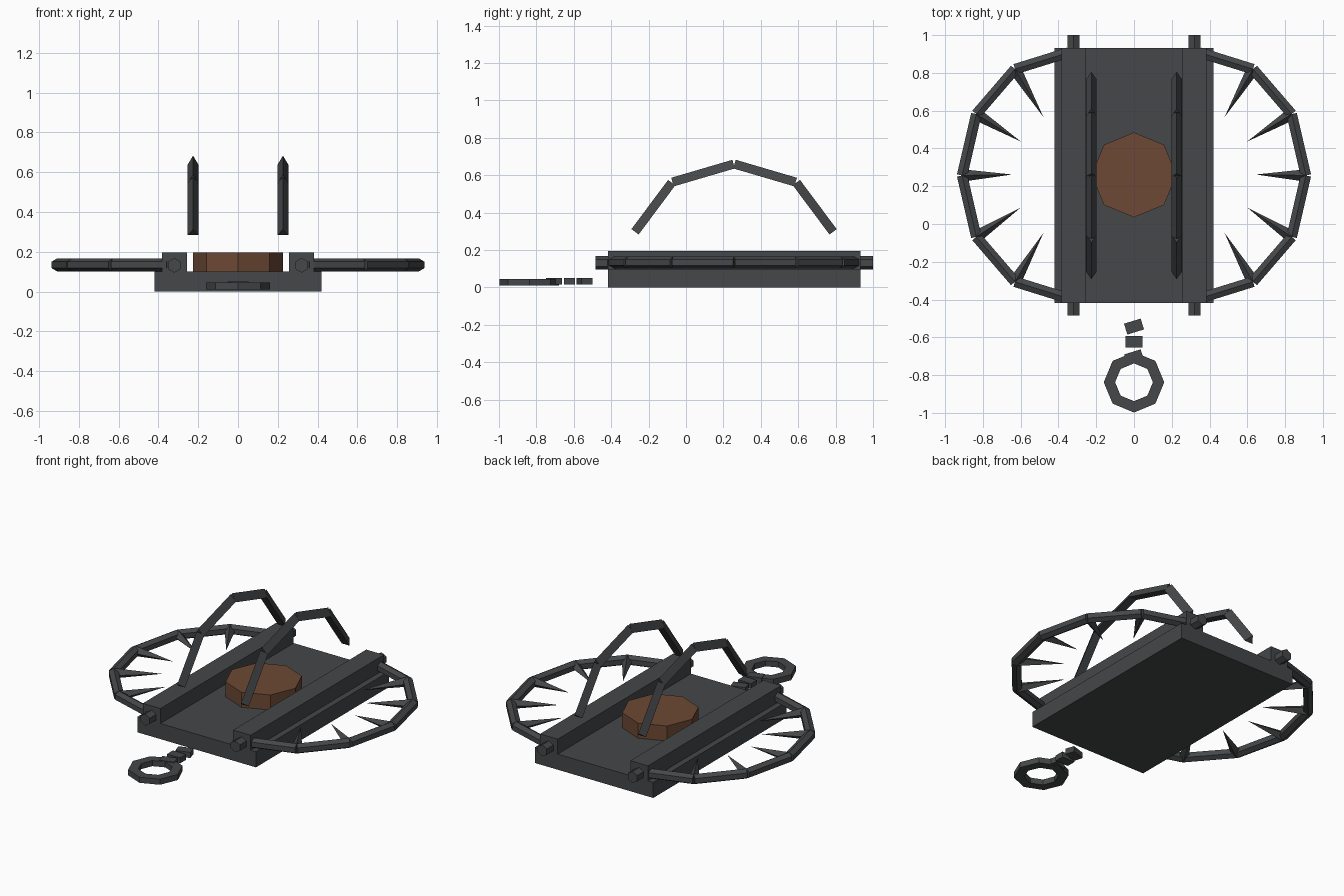
import bpy, bmesh
from math import sin, cos, pi, radians
from mathutils import Vector, Matrix

if "Cube" in bpy.data.objects:
    bpy.data.objects.remove(bpy.data.objects["Cube"])


def material(name, color):
    m = bpy.data.materials.new(name)
    m.diffuse_color = color
    m.use_nodes = True
    m.node_tree.nodes["Principled BSDF"].inputs["Base Color"].default_value = m.diffuse_color
    return m


iron = material("dark_iron", (0.06, 0.063, 0.067, 1))
rust = material("rusty_brown", (0.15, 0.065, 0.033, 1))


def finish(bm, name, mat=iron):
    bmesh.ops.remove_doubles(bm, verts=bm.verts, dist=1e-5)
    bmesh.ops.recalc_face_normals(bm, faces=bm.faces)
    me = bpy.data.meshes.new(name)
    bm.to_mesh(me)
    bm.free()
    me.materials.append(mat)
    ob = bpy.data.objects.new(name, me)
    bpy.context.collection.objects.link(ob)
    return ob


def prism(bm, a, b, r1, r2, n, up=(0, 0, 1)):
    """n-sided bar (or spike when r2 = 0) from a to b, first corner towards up"""
    a, b, up = Vector(a), Vector(b), Vector(up)
    d = (b - a).normalized()
    side = d.cross(up).normalized()
    up = side.cross(d)
    offs = [up * cos(2 * pi * i / n) + side * sin(2 * pi * i / n) for i in range(n)]
    lo = [bm.verts.new(a + o * r1) for o in offs]
    bm.faces.new(lo)
    if r2 == 0:
        tip = bm.verts.new(b)
        for i in range(n):
            bm.faces.new((lo[i], lo[(i + 1) % n], tip))
        return
    hi = [bm.verts.new(b + o * r2) for o in offs]
    bm.faces.new(hi)
    for i in range(n):
        j = (i + 1) % n
        bm.faces.new((lo[i], lo[j], hi[j], hi[i]))


def box(name, center, size, rot=0):
    bm = bmesh.new()
    bmesh.ops.create_cube(bm, size=1, matrix=Matrix.Translation(center)
                          @ Matrix.Rotation(rot, 4, 'Z') @ Matrix.Diagonal((*size, 1)))
    return finish(bm, name)


MID = 0.257   # trap centre along y

# Base plate
box("base_plate", (0, MID, 0.05), (0.84, 1.35, 0.10))

for s, tag in ((-1, "left"), (1, "right")):
    # Side rail and hinge rod
    box(tag + "_rail", (s * 0.32, MID, 0.148), (0.125, 1.35, 0.096))
    bm = bmesh.new()
    prism(bm, (s * 0.32, -0.485, 0.132), (s * 0.32, 1.0, 0.132), 0.037, 0.037, 6)
    finish(bm, tag + "_hinge_rod")

    # Jaw: half ellipse of straight bars
    pts = [Vector((s * (0.35 + 0.56 * sin(pi * i / 6)), MID - 0.65 * cos(pi * i / 6), 0.134))
           for i in range(7)]
    bm = bmesh.new()
    for p, q in zip(pts, pts[1:]):
        prism(bm, p, q, 0.032, 0.032, 6)
    finish(bm, tag + "_jaw")

    # Teeth pointing inwards from the jaw joints
    tips = [(0.48, -0.305), (0.60, -0.17), (0.645, 0.005), (0.60, 0.18), (0.48, 0.31)]
    bm = bmesh.new()
    for p, (x, y) in zip(pts[1:-1], tips):
        prism(bm, p, (s * x, MID + y, 0.134), 0.033, 0, 4)
    finish(bm, tag + "_teeth")

    # Arched spring of triangular bars
    arch = [(-0.523, 0.293), (-0.327, 0.556), (0, 0.652), (0.327, 0.556), (0.523, 0.293)]
    arch = [(s * 0.226, MID + y, z) for y, z in arch]
    bm = bmesh.new()
    for p, q in zip(arch, arch[1:]):
        prism(bm, p, q, 0.032, 0.032, 3)
    finish(bm, tag + "_spring")

# Trigger pan
bm = bmesh.new()
prism(bm, (0, 0.26, 0.095), (0, 0.26, 0.196), 0.225, 0.225, 8, (0, 1, 0))
finish(bm, "trigger_pan", rust)

# Chain links
for i, (y, a) in enumerate(((-0.543, 17), (-0.623, 0), (-0.706, 17))):
    box(f"chain_link_{i + 1}", (0, y, 0.033), (0.092, 0.06, 0.036), radians(a))

# Anchor ring: flat octagonal band
bm = bmesh.new()
loops = []
for r, z in ((0.16, 0.01), (0.16, 0.046), (0.10, 0.046), (0.10, 0.01)):
    loops.append([bm.verts.new((r * cos(i * pi / 4), -0.838 + r * sin(i * pi / 4), z))
                  for i in range(8)])
for k in range(4):
    p, q = loops[k], loops[(k + 1) % 4]
    for i in range(8):
        j = (i + 1) % 8
        bm.faces.new((p[i], p[j], q[j], q[i]))
finish(bm, "anchor_ring")
